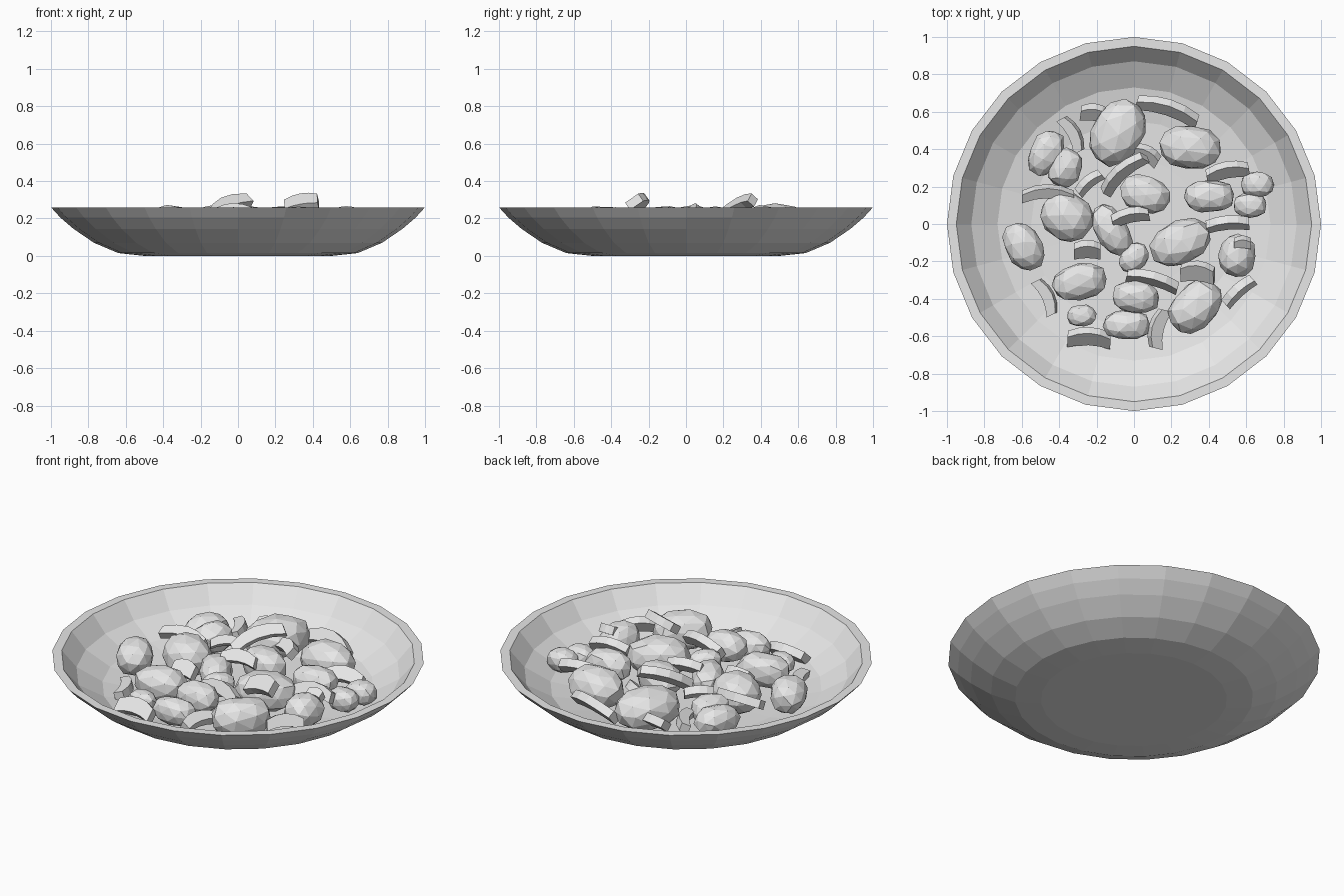
import bpy
import bmesh
import math
import random
from mathutils import Euler, Matrix, Vector

random.seed(4)
cube = bpy.data.objects.get("Cube")
if cube:
    bpy.data.objects.remove(cube, do_unlink=True)

# One plain material for everything
grey = bpy.data.materials.new("plain grey")
grey.use_nodes = True
grey.diffuse_color = (0.8, 0.8, 0.8, 1)
grey.node_tree.nodes["Principled BSDF"].inputs["Base Color"].default_value = grey.diffuse_color


def add_object(name, bm):
    """Turn a bmesh into a flat shaded object with outward normals."""
    bmesh.ops.recalc_face_normals(bm, faces=bm.faces)
    mesh = bpy.data.meshes.new(name)
    bm.to_mesh(mesh)
    bm.free()
    mesh.materials.append(grey)
    obj = bpy.data.objects.new(name, mesh)
    bpy.context.collection.objects.link(obj)
    return obj


def bridge(bm, first, second):
    """Join two closed rings of vertices with quads."""
    count = len(first)
    for i in range(count):
        j = (i + 1) % count
        bm.faces.new((first[i], first[j], second[j], second[i]))


def make_bowl(profile, sides):
    """Lathe an outer-to-inner profile and cap both centres."""
    bm = bmesh.new()
    rings = []
    for radius, height in profile:
        ring = []
        for i in range(sides):
            angle = math.tau * i / sides
            ring.append(bm.verts.new((radius * math.cos(angle), radius * math.sin(angle), height)))
        rings.append(ring)
    for lower, upper in zip(rings, rings[1:]):
        bridge(bm, lower, upper)
    bm.faces.new(rings[0])
    bm.faces.new(rings[-1])
    return add_object("bowl", bm)


def make_chunk(name, x, y, length, width, turn, lift):
    """Lumpy faceted chunk resting on the bowl floor, raised by lift."""
    bm = bmesh.new()
    bmesh.ops.create_icosphere(bm, subdivisions=2, radius=1)
    height = min(width * 0.95, 0.11)
    scale = Vector((length, width, height))
    spin = Euler([random.uniform(-math.pi, math.pi) for axis in range(3)]).to_matrix()
    for vert in bm.verts:
        # Boxy ellipsoid with uneven facets
        point = spin @ vert.co
        boxy = Vector([math.copysign(abs(c) ** 0.88, c) for c in point])
        boxy *= random.uniform(0.94, 1.03)
        vert.co = Vector([c * s for c, s in zip(boxy, scale)])
    obj = add_object(name, bm)
    obj.location = (x, y, 0.05 + height + lift)
    obj.rotation_euler = (0, 0, math.radians(turn))
    return obj


def make_slice(name, x, y, length, width, turn, height, roll, pitch):
    """Thin curved strip with square edges and slightly narrower ends."""
    bm = bmesh.new()
    steps = 4
    rings = []
    for i in range(steps + 1):
        along = 2 * i / steps - 1
        bow = length * 0.13 * (0.5 - along * along)
        half = width / 2 * (1 - 0.15 * along * along)
        thick = 0.024
        corners = ((-half, -thick), (half, -thick), (half, thick), (-half, thick))
        rings.append([bm.verts.new((along * length / 2, a + bow, b)) for a, b in corners])
    for first, second in zip(rings, rings[1:]):
        bridge(bm, first, second)
    bm.faces.new(rings[0])
    bm.faces.new(rings[-1])
    obj = add_object(name, bm)
    turns = [Matrix.Rotation(math.radians(value), 4, axis)
             for value, axis in ((turn, "Z"), (-pitch, "Y"), (roll, "X"))]
    obj.matrix_world = Matrix.Translation((x, y, height)) @ turns[0] @ turns[1] @ turns[2]
    return obj


# Shallow bowl: outside from the base up to the rim, then inside down to the floor
make_bowl([(0.5, 0), (0.64, 0.015), (0.77, 0.07), (0.88, 0.145), (0.95, 0.205), (1, 0.26),
           (0.95, 0.26), (0.87, 0.165), (0.73, 0.085), (0.55, 0.05), (0.35, 0.045)], 24)

# Chunks in hundredths: x, y, half length, half width, turn in degrees, lift
chunks = [
    (-9, 49, 19, 14, 62, 1), (30, 41, 17, 12, -8, 0), (-47, 38, 13, 9, 65, 2),
    (-37, 30, 11, 9, 70, 3), (6, 16, 14, 10, -15, 3), (-36, 4, 15, 13, -35, 0),
    (-12, -3, 15, 9, -60, 2), (40, 15, 14, 9, 0, 3), (66, 21, 9, 7, 0, 3),
    (62, 10, 9, 7, 0, 2), (-59, -12, 14, 10, -62, 1), (25, -10, 17, 12, 25, 0),
    (55, -17, 12, 10, 85, 1), (0, -18, 9, 7, 45, 5), (-29, -31, 15, 10, 10, 0),
    (1, -39, 13, 9, -5, 4), (33, -44, 17, 12, 48, 0), (-28, -49, 8, 6, 0, 1),
    (-4, -54, 13, 8, 0, 1),
]
for number, (x, y, length, width, turn, lift) in enumerate(chunks, 1):
    make_chunk(f"chunk_{number}", x / 100, y / 100, length / 100, width / 100, turn, lift / 100)

# Slices in hundredths: x, y, length, width, turn, height, then roll and pitch in degrees
slices = [
    (18, 61, 34, 8, -18, 16, 50, 0), (-21, 59, 15, 8, -8, 16, 40, 0),
    (-33, 48, 20, 6, -62, 16, 20, 0), (-6, 27, 30, 7, 42, 26, 45, 20),
    (7, 37, 14, 7, -30, 19, 40, 0), (-46, 16, 28, 6, 0, 20, 30, 0),
    (-24, 22, 16, 5, 40, 20, 50, 0), (50, 28, 23, 8, 10, 17, 45, 0),
    (50, 0, 23, 7, 5, 19, 60, 0), (-2, 4, 20, 7, 12, 23, 50, 0),
    (-25, -14, 14, 9, 0, 17, 45, 0), (10, -30, 28, 7, -15, 20, 60, 0),
    (56, -36, 20, 7, 42, 16, 65, 0), (-47, -39, 20, 6, -65, 10, 15, 0),
    (-24, -61, 23, 9, -3, 12, 45, 0), (13, -56, 21, 7, 76, 13, 25, 0),
    (58, -10, 9, 5, 0, 23, 30, 0), (34, -26, 18, 10, -5, 28, 35, 10),
]
for number, (x, y, length, width, turn, height, roll, pitch) in enumerate(slices, 1):
    make_slice(f"slice_{number}", x / 100, y / 100, length / 100, width / 100,
               turn, height / 100, roll, pitch)
